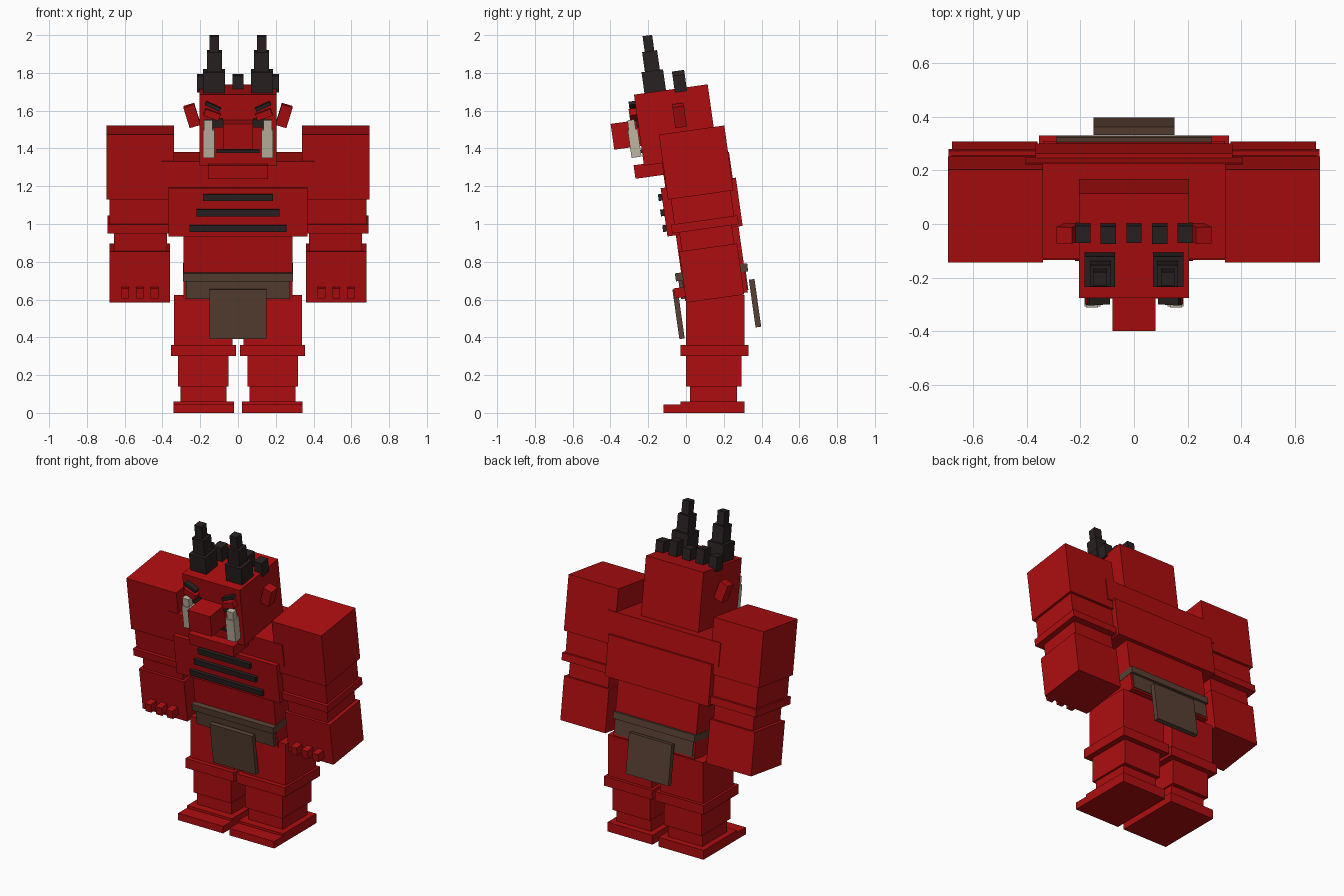
import bpy, math
from mathutils import Matrix, Vector

if "Cube" in bpy.data.objects:
    bpy.data.objects.remove(bpy.data.objects["Cube"])

def material(name, rgb):
    m = bpy.data.materials.new(name)
    m.diffuse_color = (*rgb, 1)
    m.use_nodes = True
    m.node_tree.nodes["Principled BSDF"].inputs["Base Color"].default_value = m.diffuse_color
    return m

RED = material("red skin", (0.42, 0.004, 0.005))
DARK = material("dark horn", (0.022, 0.015, 0.015))
BROWN = material("brown leather", (0.095, 0.05, 0.033))
BONE = material("bone", (0.52, 0.47, 0.37))

# The upper body leans forward about a line through the hips
LEAN = Matrix.Translation((0, 0.24, 0)) @ Matrix.Rotation(math.radians(8), 4, 'X')
UPRIGHT = Matrix.Identity(4)

def box(name, mat, x, y, z, frame=LEAN, roll=0):
    """Box from (min, max) ranges; roll turns it about its own front-back axis."""
    c = Vector([(a + b) / 2 for a, b in (x, y, z)])
    h = [abs(b - a) / 2 for a, b in (x, y, z)]
    m = frame @ Matrix.Translation(c) @ Matrix.Rotation(math.radians(roll), 4, 'Y')
    v = [m @ Vector((i * h[0], j * h[1], k * h[2]))
         for i in (-1, 1) for j in (-1, 1) for k in (-1, 1)]
    f = [(0, 1, 3, 2), (4, 6, 7, 5), (0, 4, 5, 1), (2, 3, 7, 6), (0, 2, 6, 4), (1, 5, 7, 3)]
    me = bpy.data.meshes.new(name)
    me.from_pydata(v, [], f)
    me.materials.append(mat)
    ob = bpy.data.objects.new(name, me)
    bpy.context.collection.objects.link(ob)

def pair(name, mat, x, y, z, frame=LEAN, roll=0):
    """The same box on both sides of the body."""
    box("left_" + name, mat, x, y, z, frame, roll)
    box("right_" + name, mat, (-x[1], -x[0]), y, z, frame, -roll)

def centre(w):
    return (-w, w)

# Legs and feet
pair("thigh", RED, (.03, .34), (0, .31), (.35, .625), UPRIGHT)
pair("knee_band", RED, (.01, .355), (-.03, .33), (.30, .36), UPRIGHT)
pair("shin", RED, (.05, .318), (0, .295), (.14, .30), UPRIGHT)
pair("ankle", RED, (.06, .305), (.02, .27), (.05, .14), UPRIGHT)
pair("foot", RED, (.022, .342), (-.03, .31), (0, .06), UPRIGHT)
pair("toes", RED, (.022, .342), (-.12, -.03), (0, .045), UPRIGHT)

# Torso
box("waist", RED, centre(.288), (-.16, .175), (.62, 1.0))
box("chest", RED, centre(.368), (-.205, .197), (.972, 1.23))
box("shoulders", RED, centre(.405), (-.18, .18), (1.22, 1.37))
for w, z in ((.185, 1.182), (.22, 1.10), (.258, 1.016)):
    box("chest_stripe", DARK, centre(w), (-.224, -.204), (z - .018, z + .018))

# Belt and hanging flaps
box("belt_top", BROWN, centre(.29), centre(.193), (.73, .773))
box("belt_bottom", BROWN, centre(.275), centre(.18), (.633, .73))
box("front_flap", BROWN, centre(.152), (-.218, -.19), (.425, .69))
box("back_flap", BROWN, centre(.152), (.19, .22), (.43, .685))

# Arms
pair("upper_arm", RED, (.34, .695), centre(.175), (1.165, 1.512))
pair("elbow", RED, (.36, .68), centre(.16), (1.02, 1.17))
pair("arm_band", RED, (.352, .692), centre(.178), (.984, 1.031))
pair("wrist", RED, (.375, .657), centre(.14), (.88, .99))
pair("forearm", RED, (.36, .68), centre(.155), (.611, .884))
for x in (.443, .52, .597):
    pair("knuckle", RED, (x - .021, x + .021), (-.212, -.15), (.642, .695))

# Head, snout and jaw
box("head", RED, centre(.205), (-.276, .118), (1.36, 1.74))
box("snout", RED, centre(.08), (-.42, -.27), (1.466, 1.604))
box("jaw", RED, centre(.16), (-.33, -.17), (1.298, 1.37))
box("mouth", DARK, centre(.115), (-.284, -.27), (1.428, 1.446))
pair("ear", RED, (.214, .274), (-.084, -.022), (1.54, 1.655), LEAN, 17)
pair("eye", DARK, (.08, .14), (-.284, -.27), (1.565, 1.612))
pair("brow", RED, (.095, .18), (-.315, -.27), (1.618, 1.655), LEAN, -20)
pair("eyebrow", DARK, (.09, .175), (-.31, -.27), (1.67, 1.69), LEAN, -25)
pair("tusk_base", BONE, (.125, .185), (-.335, -.282), (1.41, 1.557))
pair("tusk_tip", BONE, (.135, .18), (-.33, -.292), (1.557, 1.61))

# Stepped horns and the row of small spikes
pair("horn_base", DARK, (.07, .185), (-.22, -.105), (1.73, 1.852))
pair("horn_middle", DARK, (.085, .165), (-.202, -.122), (1.85, 1.957))
pair("horn_tip", DARK, (.1, .151), (-.188, -.137), (1.955, 2.04))
box("middle_spike", DARK, centre(.028), (-.06, .005), (1.73, 1.81))
pair("inner_spike", DARK, (.068, .125), (-.06, .005), (1.73, 1.833))
pair("outer_spike", DARK, (.162, .218), (-.06, .005), (1.72, 1.81))
